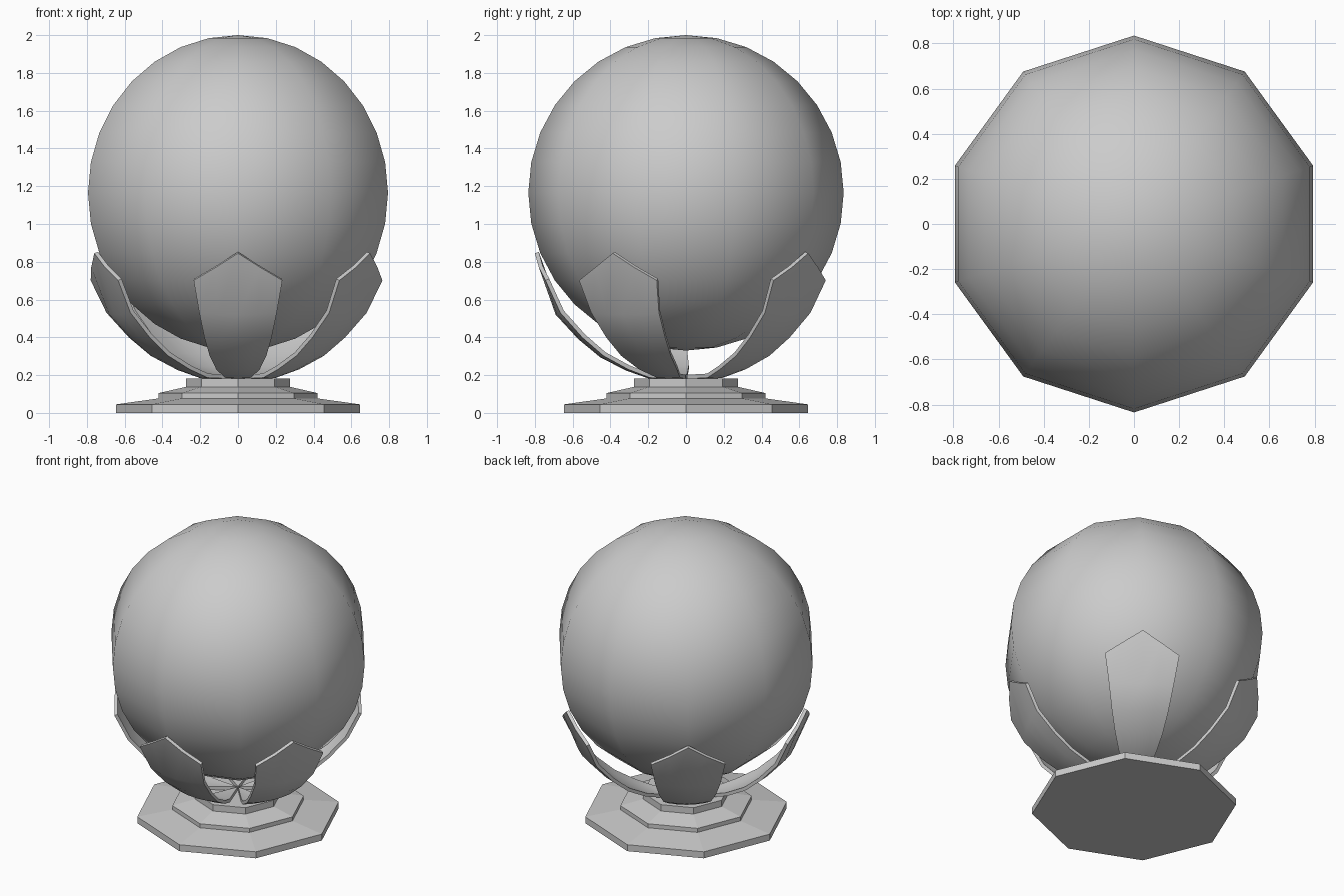
import bpy, bmesh, math
from mathutils import Matrix

if "Cube" in bpy.data.objects:
    bpy.data.objects.remove(bpy.data.objects["Cube"])


def make_object(name, bm, smooth):
    bmesh.ops.recalc_face_normals(bm, faces=bm.faces)
    for f in bm.faces:
        f.smooth = smooth
    mesh = bpy.data.meshes.new(name)
    bm.to_mesh(mesh)
    bm.free()
    obj = bpy.data.objects.new(name, mesh)
    bpy.context.collection.objects.link(obj)
    return obj


# Orb: ten-sided sphere with corners on the y axis
bm = bmesh.new()
bmesh.ops.create_uvsphere(bm, u_segments=10, v_segments=16, radius=0.835)
v = max(bm.verts, key=lambda p: p.co.xy.length)
turn = math.pi / 2 - math.atan2(v.co.y, v.co.x)
bmesh.ops.transform(bm, verts=bm.verts,
                    matrix=Matrix.Translation((0, 0, 1.165)) @ Matrix.Rotation(turn, 4, 'Z'))
make_object("orb", bm, True)

# Stepped octagonal base
SIDES = 8
profile = [(0.645, 0), (0.645, 0.045), (0.42, 0.077), (0.42, 0.105),
           (0.275, 0.138), (0.275, 0.182)]
bm = bmesh.new()
rings = [[bm.verts.new((r * math.cos(2 * math.pi * i / SIDES),
                        r * math.sin(2 * math.pi * i / SIDES), z))
          for i in range(SIDES)] for r, z in profile]
for a, b in zip(rings, rings[1:]):
    for i in range(SIDES):
        j = (i + 1) % SIDES
        bm.faces.new((a[i], a[j], b[j], b[i]))
bm.faces.new(rings[0][::-1])
bm.faces.new(rings[-1])
make_object("base", bm, False)

# Petals: (radius, height, half width) from the centre up to the corners, then the tip
ROWS = [(0.01, 0.18, 0.004), (0.2, 0.183, 0.07), (0.32, 0.225, 0.115), (0.455, 0.295, 0.15),
        (0.57, 0.39, 0.178), (0.69, 0.52, 0.205), (0.772, 0.69, 0.235)]
TIP = (0.80, 0.845)
COLS = [-1, -0.5, 0, 0.5, 1]


def petal(angle):
    bm = bmesh.new()
    grid = []
    for k, (r, z, w) in enumerate(ROWS):
        row = []
        for u in COLS:
            pr, pz = r, z
            if k == len(ROWS) - 1:
                t = 1 - abs(u)
                pr, pz = r + (TIP[0] - r) * t, z + (TIP[1] - z) * t
            cup = 0.12 * w * u * u
            row.append(bm.verts.new((pr - cup, u * w, pz + cup * 0.4)))
        grid.append(row)
    for a, b in zip(grid, grid[1:]):
        for i in range(len(COLS) - 1):
            bm.faces.new((a[i], b[i], b[i + 1], a[i + 1]))
    # thicken towards the orb
    bmesh.ops.recalc_face_normals(bm, faces=bm.faces)
    bm.normal_update()
    normals = {v: (v.normal if v.normal.z > 0 else -v.normal).copy() for v in bm.verts}
    inner = {v: bm.verts.new(v.co + n * 0.022) for v, n in normals.items()}
    outer_faces = bm.faces[:]
    rim = [e for e in bm.edges if e.is_boundary]
    for f in outer_faces:
        bm.faces.new([inner[v] for v in reversed(f.verts)])
    for e in rim:
        a, b = e.verts
        bm.faces.new((a, b, inner[b], inner[a]))
    bmesh.ops.rotate(bm, verts=bm.verts, matrix=Matrix.Rotation(math.radians(angle), 3, 'Z'))
    obj = make_object("petal", bm, True)
    bpy.ops.object.select_all(action='DESELECT')
    obj.select_set(True)
    bpy.context.view_layer.objects.active = obj
    bpy.ops.object.shade_smooth_by_angle(angle=math.radians(40))


for angle in (-90, -29, 54, 126, 198):
    petal(angle)
